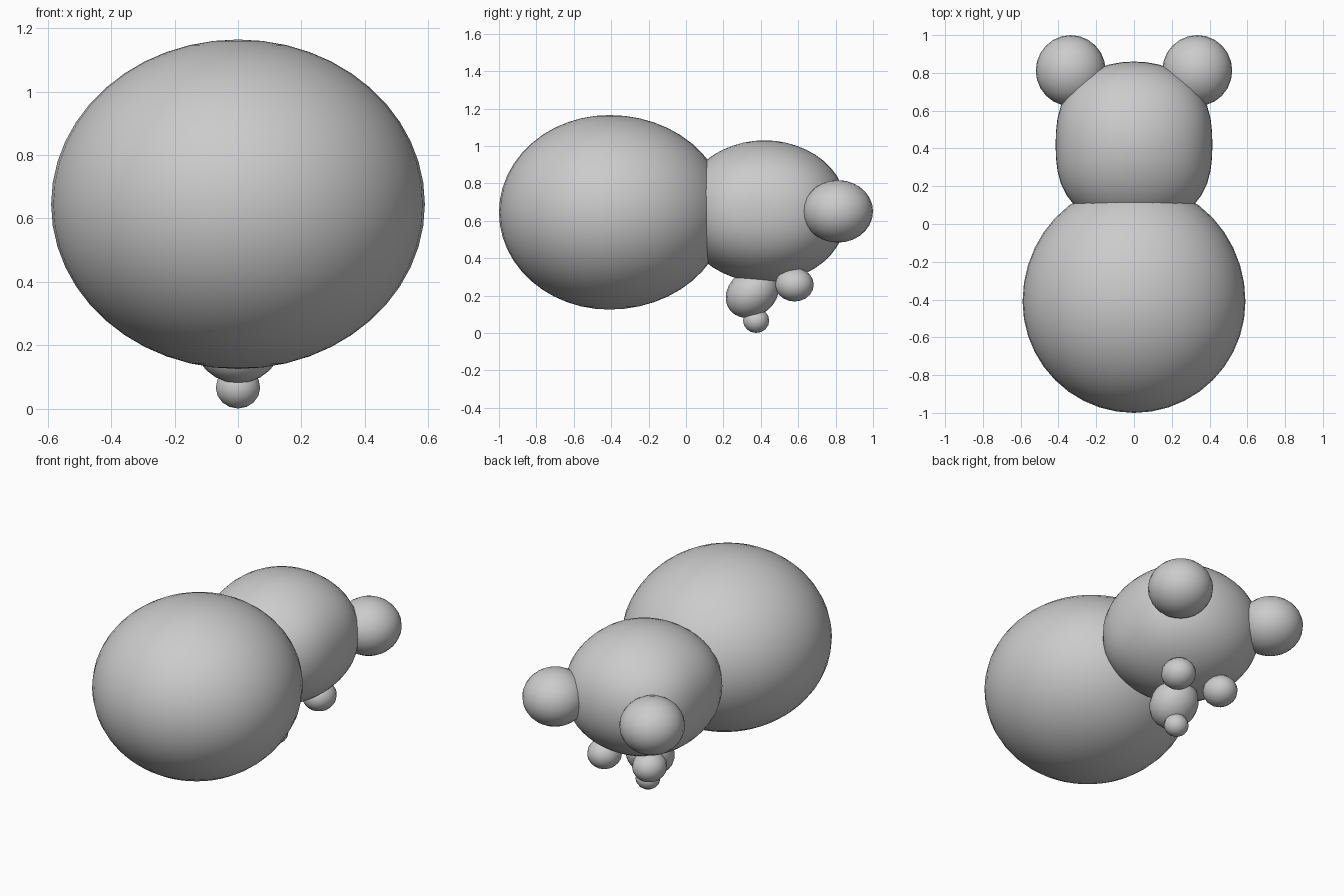
import bpy
import math
from mathutils import Vector

if "Cube" in bpy.data.objects:
    bpy.data.objects.remove(bpy.data.objects["Cube"])

grey = bpy.data.materials.new("plain grey")
grey.diffuse_color = (0.6, 0.6, 0.6, 1)
grey.use_nodes = True
grey.node_tree.nodes["Principled BSDF"].inputs["Base Color"].default_value = grey.diffuse_color


def blob(name, centre, radii, segments=32, rings=18, shape=None):
    """Smooth ellipsoid; shape optionally remaps unit-sphere points."""
    bpy.ops.mesh.primitive_uv_sphere_add(segments=segments, ring_count=rings)
    ob = bpy.context.object
    ob.name = ob.data.name = name
    for v in ob.data.vertices:
        p = shape(v.co.copy()) if shape else v.co
        v.co = Vector(p[i] * radii[i] + centre[i] for i in range(3))
    ob.data.materials.append(grey)
    bpy.ops.object.shade_smooth_by_angle(angle=math.radians(40))
    return ob


def pear(p):
    # Stretch the back half towards the neck
    if p.y > 0:
        p.y *= 1.06
    return p


def boxy(p):
    # Square off the head a little as seen from above
    n = (abs(p.x) ** 2.5 + abs(p.y) ** 2.5 + abs(p.z) ** 2.1) ** (1 / 2.5)
    k = 1 / n if n else 1
    # Keep the height profile round
    return Vector((p.x * k, p.y * (1 + k) / 2, p.z))


def wedge(p):
    # Lean the wide upper end of the snout backwards
    p.y += 0.2 * p.z
    return p


# Body and head
blob("body", (0, -0.41, 0.645), (0.59, 0.59, 0.52), 40, 24, pear)
blob("head", (0, 0.42, 0.65), (0.415, 0.44, 0.38), 40, 24, boxy)

# Snout and nose
blob("snout", (0, 0.355, 0.215), (0.14, 0.14, 0.135), 20, 12, wedge)
blob("nose", (0, 0.375, 0.066), (0.072, 0.07, 0.066), 14, 8)

# Paired ears and eyes
for side, x in (("left", -1), ("right", 1)):
    blob(side + "_ear", (x * 0.335, 0.812, 0.65), (0.185, 0.188, 0.167), 24, 14)
    blob(side + "_eye", (x * 0.155, 0.58, 0.258), (0.098, 0.103, 0.09), 16, 10)
